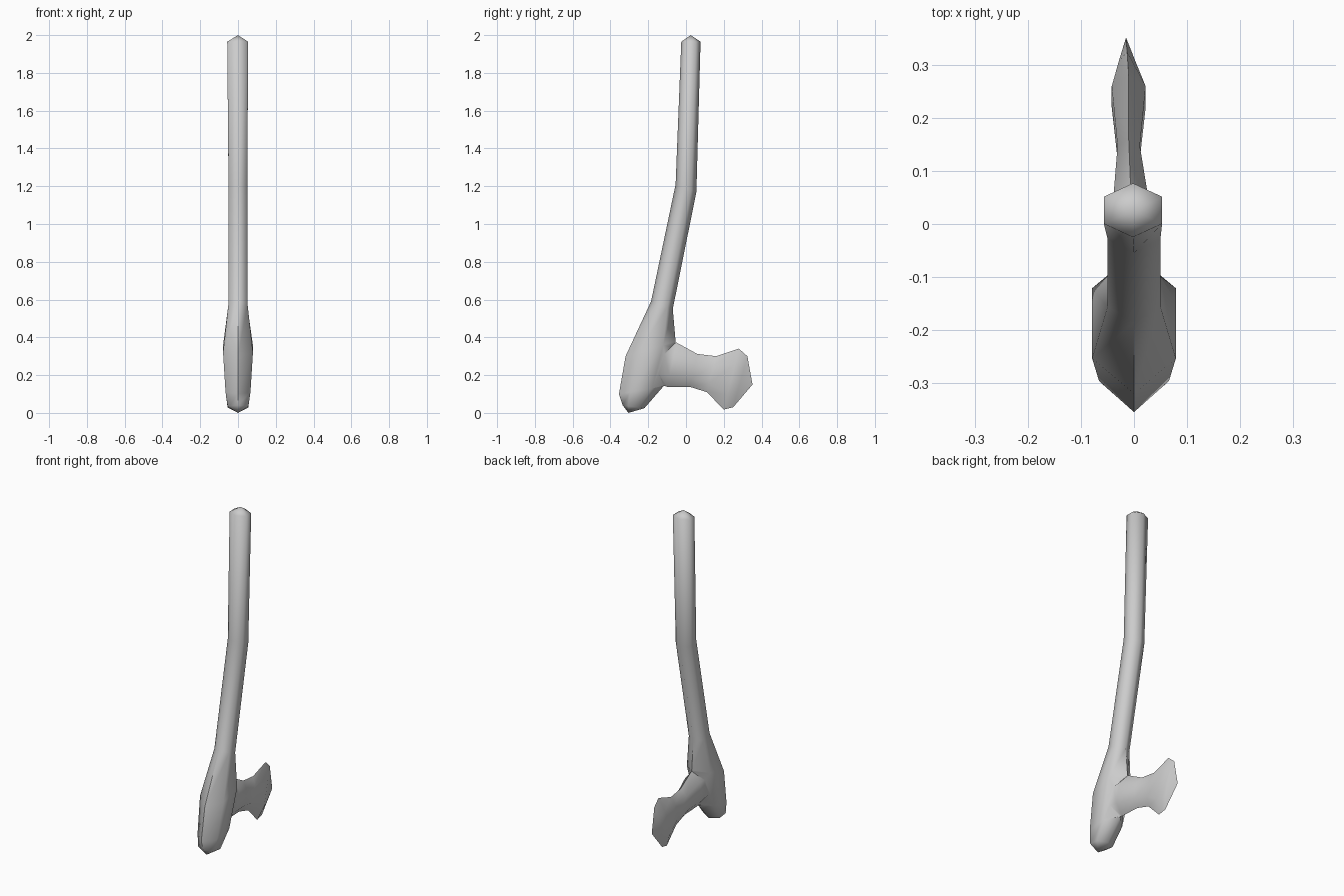
import bpy, bmesh
from math import cos, sin, pi
from mathutils import Vector

if "Cube" in bpy.data.objects:
    bpy.data.objects.remove(bpy.data.objects["Cube"])


def loft(name, rings, start, end, n=6):
    """Skin rings of (y1, z1, y2, z2, half width, x centre); close each end with an apex."""
    bm = bmesh.new()
    loops = []
    for y1, z1, y2, z2, w, cx in rings:
        a, b = Vector((cx, y1, z1)), Vector((cx, y2, z2))
        mid, half = (a + b) / 2, (b - a) / 2
        loops.append([bm.verts.new(mid + half * cos(2 * pi * i / n)
                                   + Vector((w / 0.866 * sin(2 * pi * i / n), 0, 0)))
                      for i in range(n)])
    for p, q in zip(loops, loops[1:]):
        for i in range(n):
            j = (i + 1) % n
            bm.faces.new((p[i], p[j], q[j], q[i]))
    for loop, tip in ((loops[0], start), (loops[-1], end)):
        v = bm.verts.new(tip)
        for i in range(n):
            bm.faces.new((loop[i], loop[(i + 1) % n], v))
    bmesh.ops.recalc_face_normals(bm, faces=bm.faces)
    me = bpy.data.meshes.new(name)
    bm.to_mesh(me)
    bm.free()
    ob = bpy.data.objects.new(name, me)
    bpy.context.collection.objects.link(ob)
    return ob


# bent handle swelling into a heavy butt
handle = loft("axe_handle", [
    (-0.025, 1.965, 0.077, 1.965, 0.055, -0.002),
    (-0.055, 1.21, 0.055, 1.17, 0.05, 0),
    (-0.185, 0.59, -0.07, 0.55, 0.05, 0),
    (-0.32, 0.30, -0.055, 0.378, 0.079, 0),
    (-0.355, 0.10, -0.12, 0.14, 0.066, 0),
    (-0.335, 0.04, -0.22, 0.025, 0.055, 0)],
    (0, 0.025, 2.0), (0, -0.305, 0.0))

# side branch pinching in, then flaring to the blade edge
blade = loft("blade", [
    (-0.11, 0.36, -0.17, 0.16, 0.05, 0),
    (-0.05, 0.372, -0.10, 0.138, 0.05, 0),
    (0.06, 0.312, 0.02, 0.138, 0.033, -0.006),
    (0.16, 0.30, 0.11, 0.11, 0.021, -0.01),
    (0.28, 0.34, 0.20, 0.018, 0.032, -0.01),
    (0.325, 0.30, 0.25, 0.03, 0.016, -0.013)],
    (0, -0.20, 0.27), (-0.015, 0.352, 0.15))

# weld the two parts into one skin
weld = handle.modifiers.new("weld", 'BOOLEAN')
weld.operation = 'UNION'
weld.solver = 'EXACT'
weld.object = blade
bpy.context.view_layer.objects.active = handle
handle.select_set(True)
bpy.ops.object.modifier_apply(modifier="weld")
bpy.data.objects.remove(blade)
bpy.ops.object.shade_smooth_by_angle(angle=1.1)
